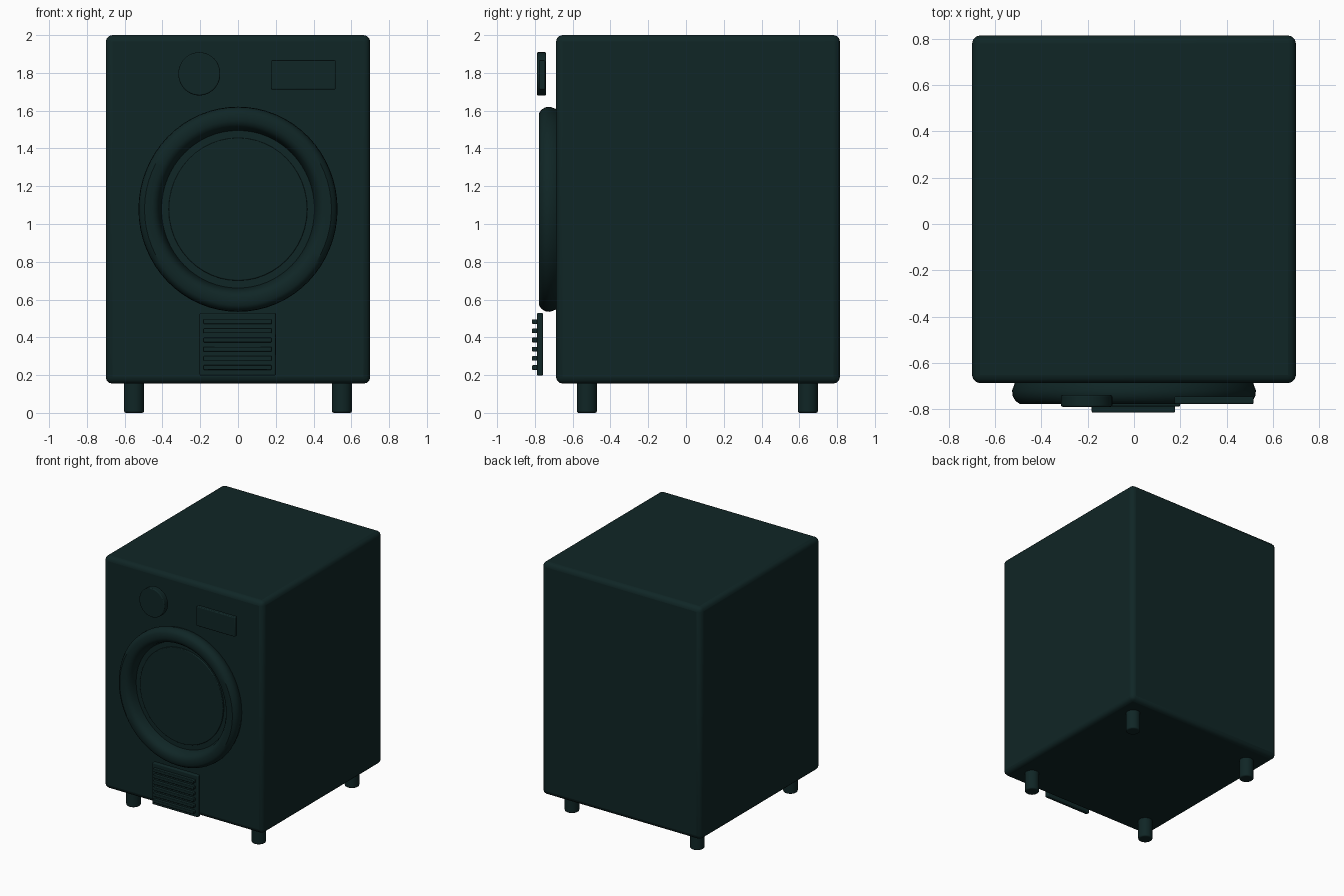
import bpy
import bmesh
import math
from mathutils import Matrix

cube = bpy.data.objects.get("Cube")
if cube:
    bpy.data.objects.remove(cube, do_unlink=True)

# One dark green-black enamel for the whole machine
enamel = bpy.data.materials.new("dark_green_enamel")
enamel.use_nodes = True
colour = (0.005, 0.019, 0.019, 1)
enamel.diffuse_color = colour
enamel.node_tree.nodes["Principled BSDF"].inputs["Base Color"].default_value = colour


def finish(name, bm, bevel=0, segments=3):
    bmesh.ops.recalc_face_normals(bm, faces=bm.faces)
    mesh = bpy.data.meshes.new(name)
    bm.to_mesh(mesh)
    bm.free()
    mesh.materials.append(enamel)
    obj = bpy.data.objects.new(name, mesh)
    bpy.context.collection.objects.link(obj)
    if bevel:
        mod = obj.modifiers.new("soft_edges", "BEVEL")
        mod.width = bevel
        mod.segments = segments
        mod.limit_method = "ANGLE"
    bpy.ops.object.select_all(action="DESELECT")
    bpy.context.view_layer.objects.active = obj
    obj.select_set(True)
    bpy.ops.object.shade_smooth_by_angle(angle=math.radians(35))
    return obj


def box(name, low, high, bevel):
    bm = bmesh.new()
    bmesh.ops.create_cube(bm, size=1)
    for v in bm.verts:
        v.co = [a + (c + 0.5) * (b - a) for a, b, c in zip(low, high, v.co)]
    return finish(name, bm, bevel)


def cylinder(name, centre, radius, depth, bevel, facing_front=False, stretch=1):
    bm = bmesh.new()
    bmesh.ops.create_cone(bm, cap_ends=True, segments=48, radius1=radius,
                          radius2=radius, depth=depth)
    if facing_front:
        bm.transform(Matrix.Rotation(math.pi / 2, 4, "X"))
        bm.transform(Matrix.Diagonal((1, 1, stretch, 1)))
    bm.transform(Matrix.Translation(centre))
    return finish(name, bm, bevel)


def door_ring(name, profile, centre_z, stretch, steps=64):
    # Sweep a closed (radius, y) section round the door axis
    bm = bmesh.new()
    loops = []
    for i in range(steps):
        a = 2 * math.pi * i / steps
        loops.append([bm.verts.new((r * math.cos(a), y,
                                    centre_z + r * stretch * math.sin(a)))
                      for r, y in profile])
    count = len(profile)
    for i in range(steps):
        one, two = loops[i], loops[(i + 1) % steps]
        for j in range(count):
            k = (j + 1) % count
            bm.faces.new((one[j], one[k], two[k], two[j]))
    return finish(name, bm)


# Cabinet and feet
box("cabinet", (-0.7, -0.688, 0.155), (0.7, 0.815, 2), 0.035)
for side, x in (("left", 0.55), ("right", -0.55)):
    for end, y in (("front", -0.525), ("back", 0.645)):
        cylinder(f"{end}_{side}_foot", (x, y, 0.09), 0.053, 0.18, 0.01)

# Round door: rolled rim, recessed panel and glass
door_z, oval = 1.078, 1.03
door_ring("door_rim", [(0.40, -0.66), (0.505, -0.66), (0.518, -0.695),
                       (0.527, -0.72), (0.524, -0.745), (0.512, -0.765),
                       (0.495, -0.777), (0.455, -0.777), (0.435, -0.768),
                       (0.42, -0.75), (0.412, -0.725), (0.405, -0.70)],
          door_z, oval)
cylinder("door_panel", (0, -0.68, door_z), 0.412, 0.04, 0, True, oval)
cylinder("door_glass", (0, -0.695, door_z), 0.367, 0.03, 0.005, True, oval)

# Controls
cylinder("program_knob", (-0.205, -0.765, 1.795), 0.111, 0.05, 0.006, True, 1.03)
box("display", (0.175, -0.778, 1.712), (0.517, -0.745, 1.867), 0.006)

# Vent plate with slats
box("vent_plate", (-0.203, -0.789, 0.197), (0.2, -0.757, 0.53), 0.008)
for i in range(6):
    z = 0.24 + i * 0.0486
    box(f"vent_slat_{i + 1}", (-0.183, -0.815, z - 0.0125),
        (0.178, -0.78, z + 0.0125), 0.005)
